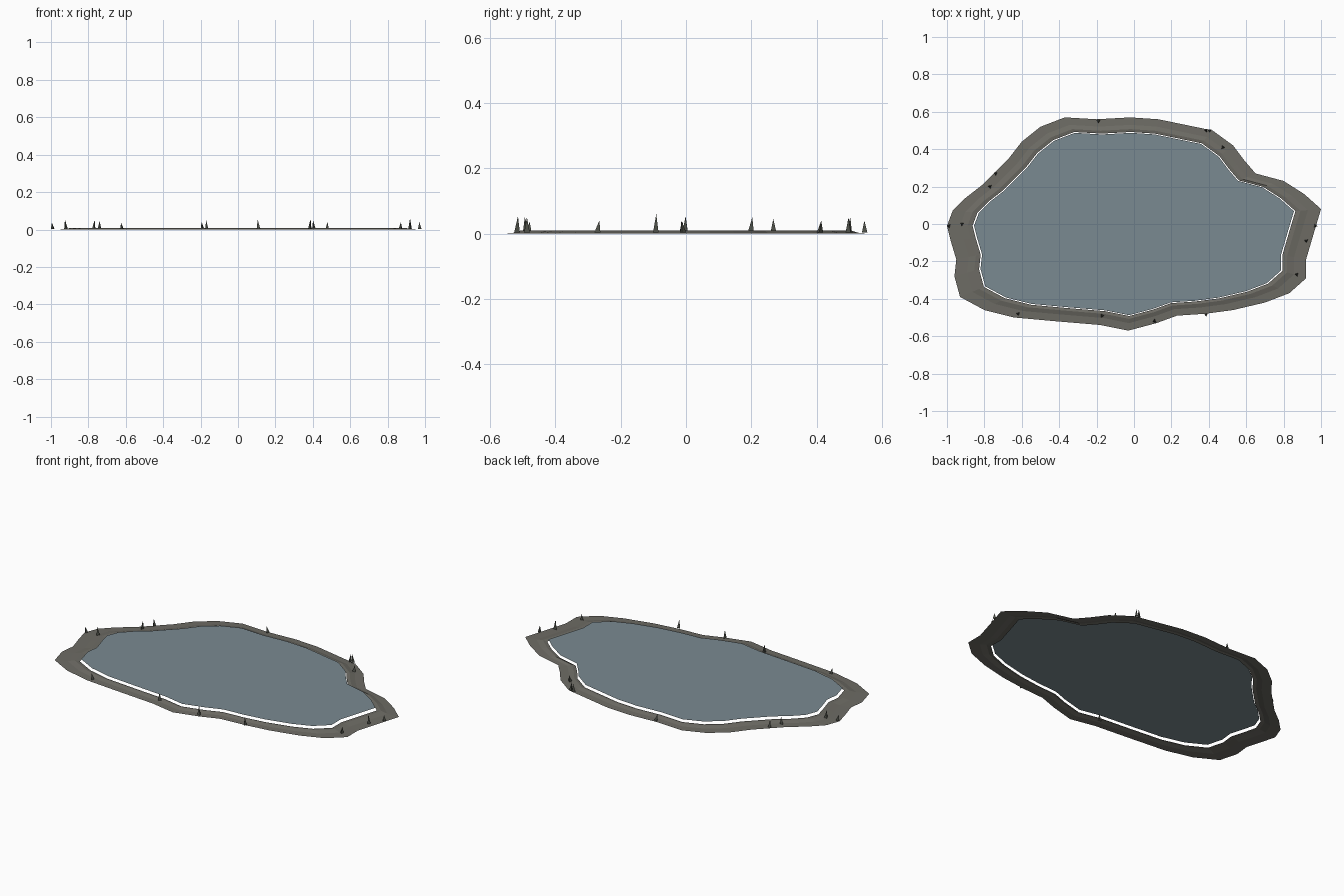
import bpy, bmesh, math, random
from mathutils import Vector

random.seed(4)
old = bpy.data.objects.get("Cube")
if old:
    bpy.data.objects.remove(old)


def material(name, rgb):
    m = bpy.data.materials.new(name)
    m.use_nodes = True
    m.diffuse_color = (*rgb, 1)
    bsdf = m.node_tree.nodes["Principled BSDF"]
    bsdf.inputs["Base Color"].default_value = (*rgb, 1)
    bsdf.inputs["Roughness"].default_value = 0.8
    return m


def finish(bm, name, mat):
    mesh = bpy.data.meshes.new(name)
    bm.to_mesh(mesh)
    bm.free()
    mesh.materials.append(mat)
    obj = bpy.data.objects.new(name, mesh)
    bpy.context.collection.objects.link(obj)
    return obj


mud = material("muddy bank", (0.155, 0.15, 0.13))
water = material("pond water", (0.195, 0.254, 0.283))
reed = material("dark reed", (0.075, 0.08, 0.065))

# Shoreline, clockwise from the far right side of the pond
SHORE = [(-1, -.01), (-.97, .07), (-.9, .14), (-.81, .21), (-.67, .35), (-.6, .44),
         (-.5, .52), (-.37, .57), (-.2, .56), (-.02, .57), (.13, .56), (.42, .5),
         (.53, .42), (.59, .34), (.65, .27), (.8, .23), (.91, .16), (1, .08),
         (.97, -.02), (.92, -.19), (.92, -.29), (.83, -.37), (.7, -.42), (.53, -.46),
         (.38, -.48), (.23, -.49), (.12, -.53), (-.03, -.57), (-.18, -.54), (-.42, -.52),
         (-.64, -.5), (-.8, -.46), (-.93, -.39), (-.96, -.28), (-.95, -.19), (-.98, -.09)]


def shore_loop(bm, scale, z):
    return [bm.verts.new((x * scale, y * scale, z)) for x, y in SHORE]


# Bank: nested shoreline loops forming a low lip around the water
bm = bmesh.new()
loops = [shore_loop(bm, s, z) for s, z in [(1, 0), (.93, .002), (.89, .009), (.863, .006)]]
n = len(SHORE)
for outer, inner in zip(loops, loops[1:]):
    for i in range(n):
        j = (i + 1) % n
        bm.faces.new((outer[j], outer[i], inner[i], inner[j]))
bm.normal_update()
finish(bm, "bank", mud)

# Water: a flat sheet just above the lip
bm = bmesh.new()
bm.faces.new(list(reversed(shore_loop(bm, .855, .02))))
bm.normal_update()
finish(bm, "water_surface", water)

# Reeds: thin spikes scattered on the bank (x, y, height)
REEDS = [(-.99, -.01, .037), (-.92, 0, .054), (-.77, .2, .05), (-.74, .27, .045),
         (-.19, .55, .04), (.385, .5, .05), (.405, .5, .05), (.475, .41, .04),
         (-.62, -.48, .036), (-.17, -.49, .05), (.11, -.52, .054), (.385, -.485, .05),
         (.87, -.27, .04), (.92, -.09, .06), (.97, -.01, .04)]
bm = bmesh.new()
for x, y, h in REEDS:
    turn = random.uniform(0, math.pi)
    base = []
    for k in range(3):
        a = turn + k * math.tau / 3
        base.append(bm.verts.new((x + .011 * math.cos(a), y + .011 * math.sin(a), 0.004)))
    lean = Vector((random.uniform(-.006, .006), random.uniform(-.006, .006), 0))
    tip = bm.verts.new(Vector((x, y, h)) + lean)
    for k in range(3):
        bm.faces.new((base[k], base[(k + 1) % 3], tip))
bm.normal_update()
finish(bm, "reeds", reed)
